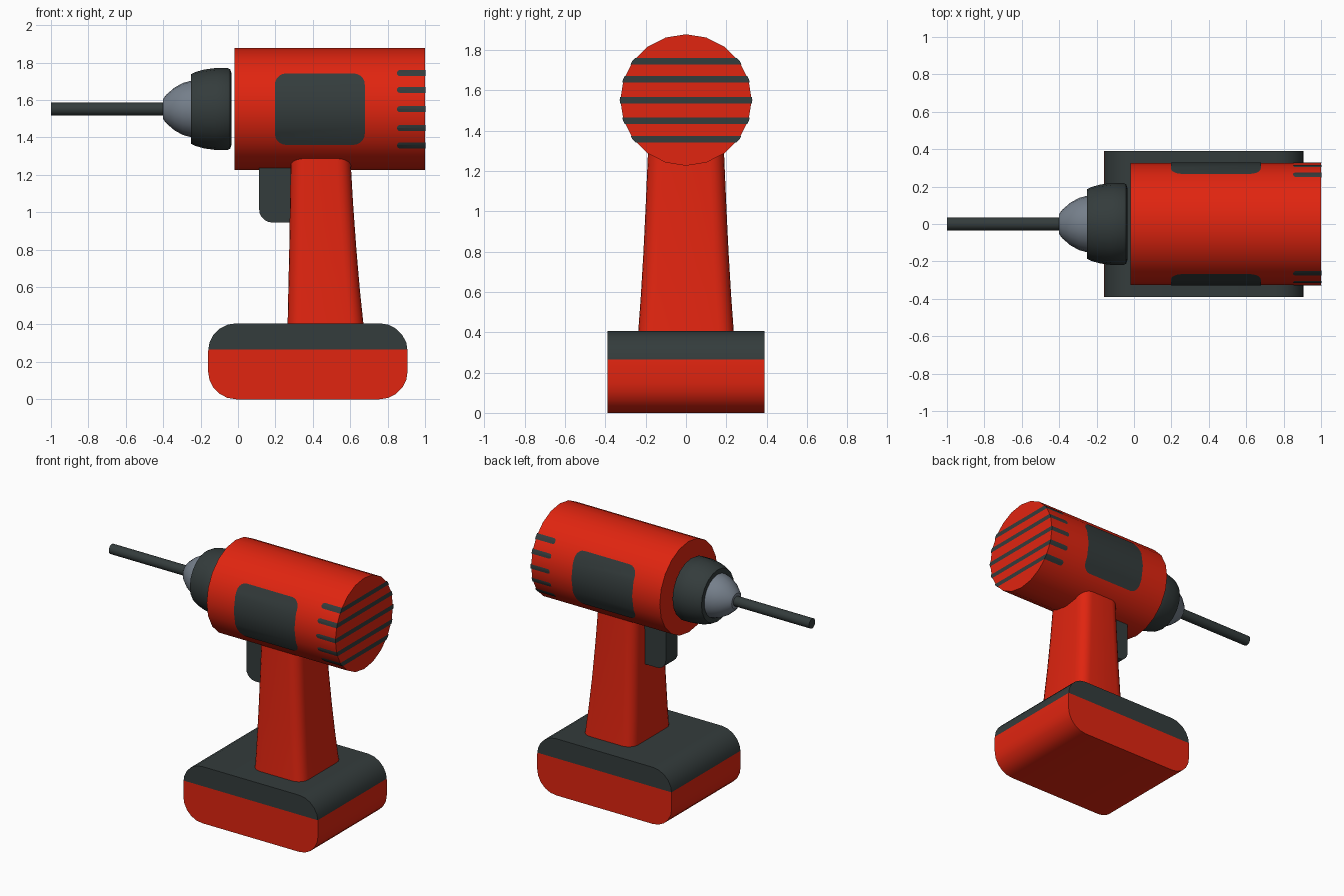
import bpy, bmesh, math
from mathutils import Vector

if "Cube" in bpy.data.objects:
    bpy.data.objects.remove(bpy.data.objects["Cube"])


def material(name, rgb):
    m = bpy.data.materials.new(name)
    m.diffuse_color = (*rgb, 1)
    m.use_nodes = True
    m.node_tree.nodes["Principled BSDF"].inputs["Base Color"].default_value = m.diffuse_color
    return m


RED = material("red plastic", (0.75, 0.018, 0.005))
DARK = material("dark rubber", (0.034, 0.045, 0.045))
STEEL = material("grey metal", (0.18, 0.215, 0.26))

AXIS_Z = 1.552   # height of the motor / chuck axis
SIDES = 20


def loft(rings):
    """Closed bmesh through rings of equal point count."""
    bm = bmesh.new()
    vs = [[bm.verts.new(p) for p in ring] for ring in rings]
    n = len(vs[0])
    for a, b in zip(vs, vs[1:]):
        for i in range(n):
            j = (i + 1) % n
            bm.faces.new((a[i], a[j], b[j], b[i]))
    bm.faces.new(vs[0])
    bm.faces.new(vs[-1])
    bmesh.ops.recalc_face_normals(bm, faces=bm.faces)
    return bm


def lathe(profile):
    """Revolve (x, radius) points round the drill axis."""
    turn = [i * math.tau / SIDES for i in range(SIDES)]
    return loft([[(x, r * math.sin(t), AXIS_Z + r * math.cos(t)) for t in turn]
                 for x, r in profile])


def rounded_rect(u0, u1, v0, v1, r, seg=5):
    pts = []
    corners = ((u1 - r, v1 - r), (u0 + r, v1 - r), (u0 + r, v0 + r), (u1 - r, v0 + r))
    for k, (u, v) in enumerate(corners):
        for i in range(seg + 1):
            a = (k + i / seg) * math.pi / 2
            pts.append((u + r * math.cos(a), v + r * math.sin(a)))
    return pts


def prism(outline, half):
    """Extrude an x-z outline across y."""
    return loft([[(u, y, v) for u, v in outline] for y in (-half, half)])


def finish(name, bm, *mats):
    me = bpy.data.meshes.new(name)
    bm.to_mesh(me)
    bm.free()
    ob = bpy.data.objects.new(name, me)
    bpy.context.collection.objects.link(ob)
    for m in mats:
        me.materials.append(m)
    bpy.ops.object.select_all(action='DESELECT')
    ob.select_set(True)
    bpy.context.view_layer.objects.active = ob
    bpy.ops.object.shade_smooth_by_angle(angle=math.radians(32))
    return ob


def inlay(name, outline, lift=0.003):
    """Thin dark skin over the housing, trimmed to an x-z outline."""
    bm = lathe([(-0.02, 0.326 + lift), (1.0 + lift, 0.326 + lift)])
    for (u0, v0), (u1, v1) in zip(outline, outline[1:] + outline[:1]):
        out = Vector((v1 - v0, 0, u0 - u1))
        if out.length < 1e-5:
            continue
        bmesh.ops.bisect_plane(bm, geom=bm.verts[:] + bm.edges[:] + bm.faces[:],
                               plane_co=(u0, 0, v0), plane_no=out.normalized(),
                               clear_outer=True)
    finish(name, bm, DARK)


# Motor housing with side panels and rear vents
finish("motor_housing", lathe([(-0.02, 0.326), (1.0, 0.326)]), RED)
inlay("side_panels", rounded_rect(0.197, 0.678, 1.36, 1.742, 0.06))
for i, z in enumerate((1.744, 1.654, 1.551, 1.450, 1.357)):
    inlay(f"rear_vent_{i + 1}", rounded_rect(0.85, 1.1, z - 0.016, z + 0.016, 0.015, 3))

# Chuck collar, jaw nose and bit
finish("chuck_collar", lathe([(-0.25, 0.14), (-0.252, 0.185), (-0.23, 0.197), (-0.18, 0.211),
                              (-0.12, 0.219), (-0.055, 0.219), (-0.042, 0.212),
                              (-0.036, 0.195), (-0.034, 0.15)]), DARK)
finish("chuck_nose", lathe([(-0.40, 0.054), (-0.385, 0.075), (-0.34, 0.114),
                            (-0.295, 0.139), (-0.24, 0.154)]), STEEL)
finish("drill_bit", lathe([(-1.0, 0.035), (-0.38, 0.035)]), DARK)

# Handle: tapered rounded column
sections = ((0.39, 0.265, 0.672, 0.238), (0.58, 0.269, 0.652, 0.224),
            (0.80, 0.274, 0.633, 0.211), (1.05, 0.278, 0.615, 0.199),
            (1.26, 0.281, 0.603, 0.190), (1.40, 0.283, 0.597, 0.185))
finish("handle", loft([[(u, v, z) for u, v in rounded_rect(x0, x1, -h, h, 0.075)]
                       for z, x0, x1, h in sections]), RED)

# Trigger
finish("trigger", prism(rounded_rect(0.113, 0.40, 0.945, 1.32, 0.07), 0.067), DARK)

# Battery base: red below, dark band on top
bm = prism(rounded_rect(-0.16, 0.907, 0.0, 0.406, 0.15), 0.39)
bmesh.ops.bisect_plane(bm, geom=bm.verts[:] + bm.edges[:] + bm.faces[:],
                       plane_co=(0, 0, 0.266), plane_no=(0, 0, 1))
for f in bm.faces:
    f.material_index = int(f.calc_center_median().z > 0.266)
finish("battery_base", bm, RED, DARK)
